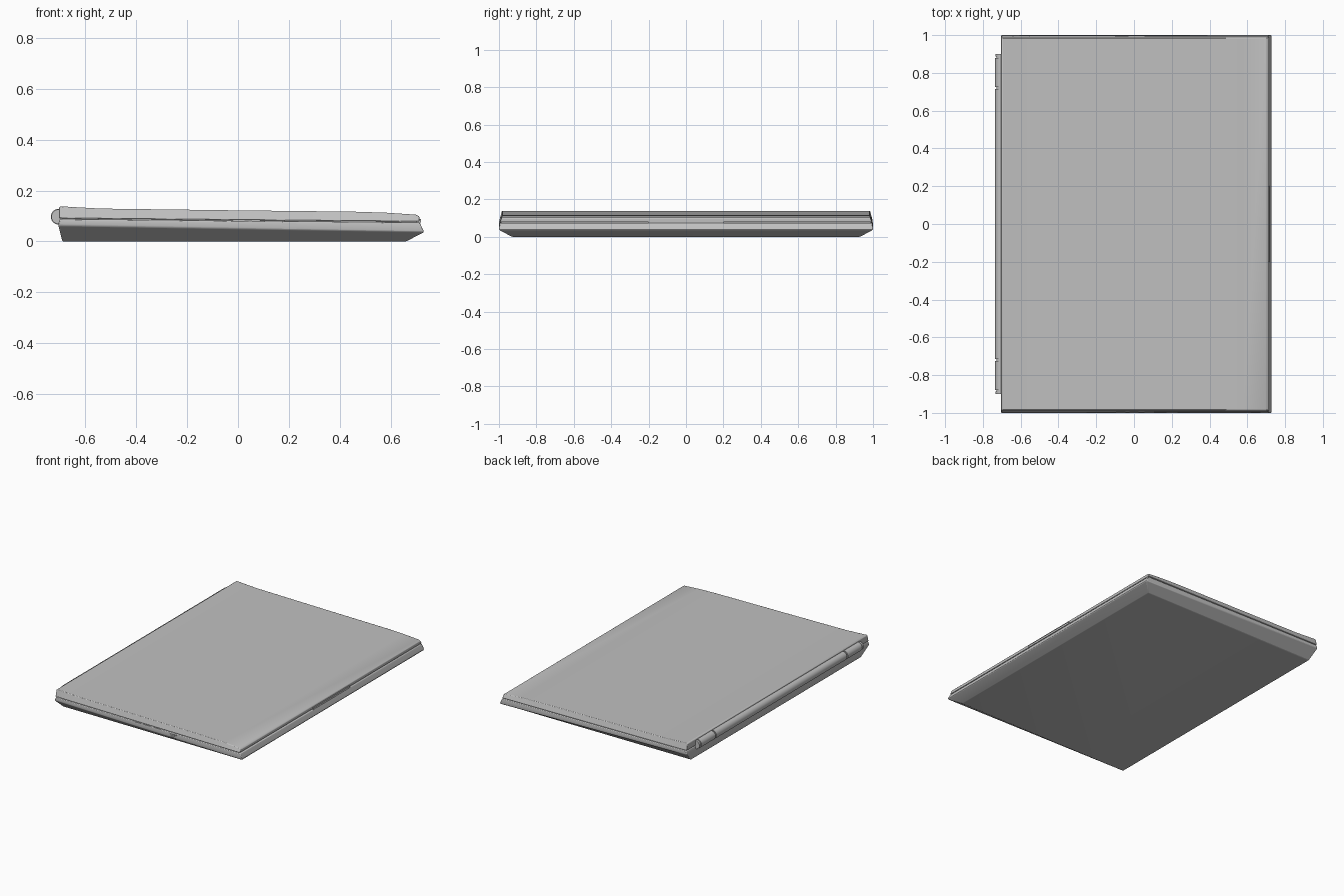
import bpy, bmesh, math
from mathutils import Vector

cube = bpy.data.objects.get("Cube")
if cube:
    bpy.data.objects.remove(cube, do_unlink=True)

grey = bpy.data.materials.new("silver_grey")
grey.use_nodes = True
GREY = (0.53, 0.53, 0.53, 1)
grey.diffuse_color = GREY
grey.node_tree.nodes["Principled BSDF"].inputs["Base Color"].default_value = GREY


def finish(name, bm, bevel=0.0):
    bmesh.ops.recalc_face_normals(bm, faces=bm.faces[:])
    mesh = bpy.data.meshes.new(name)
    bm.to_mesh(mesh)
    bm.free()
    mesh.materials.append(grey)
    ob = bpy.data.objects.new(name, mesh)
    bpy.context.collection.objects.link(ob)
    bpy.ops.object.select_all(action="DESELECT")
    ob.select_set(True)
    bpy.context.view_layer.objects.active = ob
    bpy.ops.object.shade_smooth_by_angle(angle=math.radians(30))
    if bevel:
        mod = ob.modifiers.new("soft_edges", "BEVEL")
        mod.width, mod.segments = bevel, 2
        mod.limit_method, mod.angle_limit = "ANGLE", math.radians(25)
    return ob


def loft(name, loops, bevel=0.0):
    """Skin a stack of equal-length closed loops and cap both ends."""
    bm = bmesh.new()
    rings = [[bm.verts.new(p) for p in loop] for loop in loops]
    n = len(rings[0])
    for a, b in zip(rings, rings[1:]):
        for i in range(n):
            j = (i + 1) % n
            bm.faces.new((a[i], a[j], b[j], b[i]))
    bm.faces.new(rings[0])
    bm.faces.new(rings[-1])
    return finish(name, bm, bevel)


def box(name, lo, hi):
    (x0, y0, z0), (x1, y1, z1) = lo, hi
    return loft(name, [[(x0, y0, z), (x1, y0, z), (x1, y1, z), (x0, y1, z)] for z in (z0, z1)])


def rod(name, radius, y0, y1, x=-0.704, z=0.097):
    bm = bmesh.new()
    bmesh.ops.create_cone(bm, cap_ends=True, segments=24, radius1=radius, radius2=radius, depth=abs(y1 - y0))
    for v in bm.verts:
        v.co = Vector((x + v.co.x, (y0 + y1) / 2 + v.co.z, z + v.co.y))
    return finish(name, bm)


def tilted_rect(xb, zb, xf, zf, half):
    return [(xb, -half, zb), (xf, -half, zf), (xf, half, zf), (xb, half, zb)]


# Wedge-shaped base with an undercut belly
loft("base", [
    tilted_rect(-0.690, 0.0, 0.660, 0.0, 0.93),
    tilted_rect(-0.705, 0.062, 0.730, 0.036, 0.998),
    tilted_rect(-0.705, 0.070, 0.728, 0.043, 1.0),
    tilted_rect(-0.700, 0.088, 0.714, 0.074, 0.996),
], 0.004)

# Thin core that closes the seam
loft("seam_core", [
    tilted_rect(-0.690, 0.080, 0.700, 0.066, 0.988),
    tilted_rect(-0.690, 0.100, 0.700, 0.086, 0.988),
])

# Lid with a gently curved top: (x, bottom height, top height)
stations = [(-0.703, 0.091, 0.134), (-0.697, 0.091, 0.138), (-0.63, 0.090, 0.134),
            (-0.54, 0.089, 0.129), (0.0, 0.084, 0.122), (0.45, 0.080, 0.117),
            (0.58, 0.079, 0.113), (0.700, 0.078, 0.105), (0.712, 0.078, 0.098)]
loft("lid", [[(x, -0.997, b), (x, -0.984, t), (x, 0.984, t), (x, 0.997, b)]
             for x, b, t in stations], 0.003)

# Hinge barrel with a separate knuckle at each end
rod("hinge_barrel", 0.031, -0.715, 0.715)
rod("hinge_pin", 0.024, -0.895, 0.895)
for side, label in ((1, "left"), (-1, "right")):
    rod("hinge_knuckle_" + label, 0.031, side * 0.725, side * 0.88)
    rod("hinge_cap_" + label, 0.029, side * 0.886, side * 0.90)

# Opening latch on the front lip
box("latch", (0.700, -0.20, 0.074), (0.718, 0.20, 0.088))

# Side socket: a frame with a small tongue
box("socket_top", (0.172, -1.001, 0.067), (0.230, -0.99, 0.071))
box("socket_bottom", (0.172, -1.001, 0.050), (0.230, -0.99, 0.053))
box("socket_tongue", (0.185, -1.001, 0.058), (0.217, -0.99, 0.062))

# Slim buttons along the seam
for i, x in enumerate((-0.07, 0.0, 0.08)):
    box("seam_button_%d" % (i + 1), (x - 0.025, -0.999, 0.077), (x + 0.025, -0.985, 0.081))
